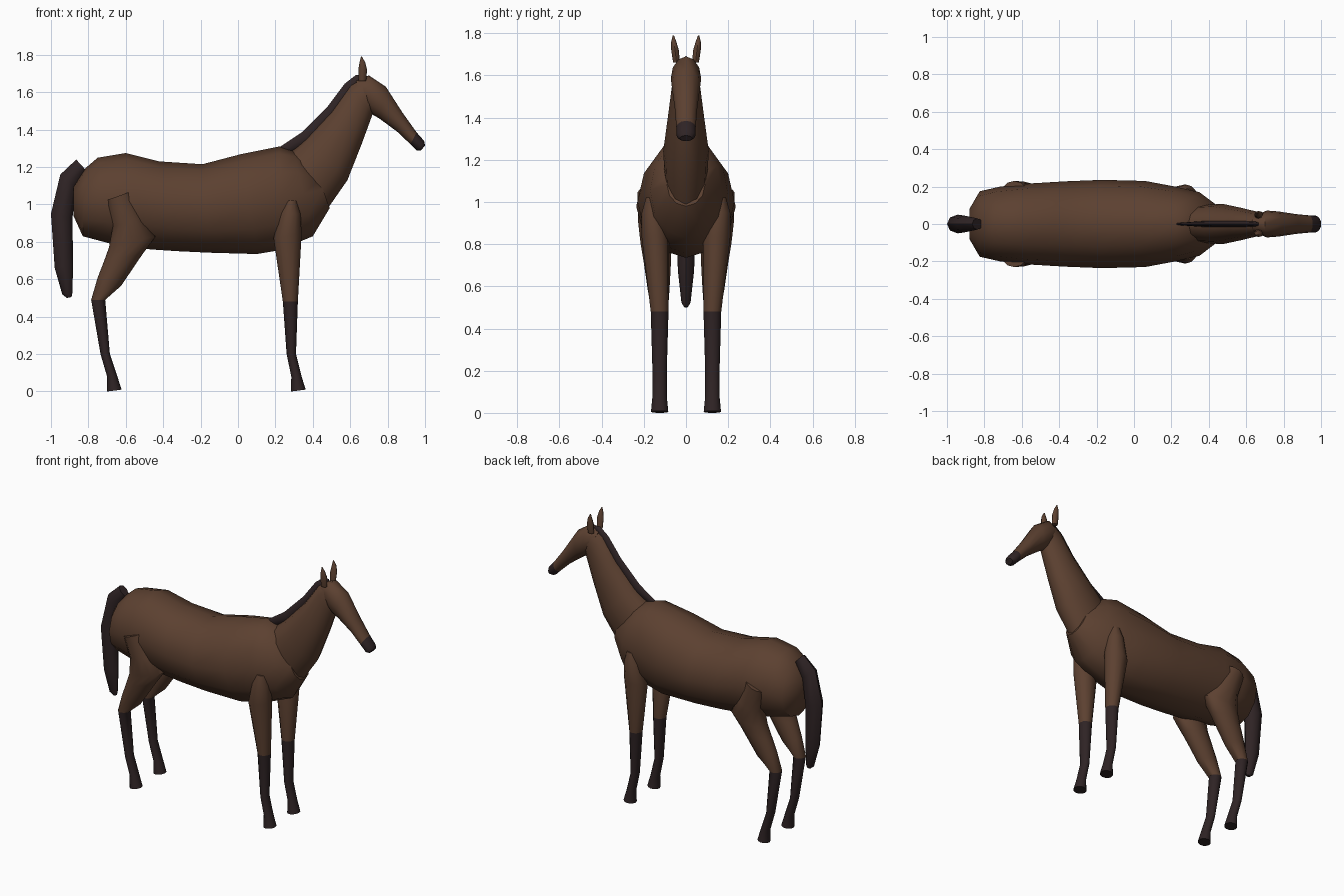
import bpy, bmesh, math
from mathutils import Vector


def material(name, rgb):
    m = bpy.data.materials.new(name)
    m.diffuse_color = (*rgb, 1)
    return m


BROWN = material("brown coat", (0.107, 0.052, 0.030))
DARK = material("dark brown hair", (0.028, 0.017, 0.018))


def loft(name, rings, y=None, sides=12, dark_from=None, mat=BROWN):
    """Skin ellipses; each ring is (x1, z1, x2, z2, half width[, y centre])."""
    bm = bmesh.new()
    loops = []
    for r in rings:
        a, b = Vector((r[0], 0, r[1])), Vector((r[2], 0, r[3]))
        c, h = (a + b) / 2, (a - b) / 2
        c.y = r[5] if len(r) > 5 else 0
        loop = []
        for i in range(sides):
            t = math.tau * i / sides
            loop.append(bm.verts.new(c + h * math.cos(t) + Vector((0, r[4] * math.sin(t), 0))))
        loops.append(loop)
    for k in range(len(loops) - 1):
        for i in range(sides):
            j = (i + 1) % sides
            f = bm.faces.new((loops[k][i], loops[k][j], loops[k + 1][j], loops[k + 1][i]))
            f.material_index = int(dark_from is not None and k >= dark_from)
    bm.faces.new(loops[0])
    end = bm.faces.new(loops[-1])
    end.material_index = int(dark_from is not None)
    bmesh.ops.recalc_face_normals(bm, faces=bm.faces)
    me = bpy.data.meshes.new(name)
    bm.to_mesh(me)
    bm.free()
    me.materials.append(mat)
    if dark_from is not None:
        me.materials.append(DARK)
    me.shade_smooth()
    me.set_sharp_from_angle(angle=math.radians(50))
    ob = bpy.data.objects.new(name, me)
    bpy.context.collection.objects.link(ob)
    return ob


def pair(name, rings, **kw):
    """Build a left part and its right counterpart."""
    for side, s in (("left", 1), ("right", -1)):
        loft(f"{side}_{name}", [(*r[:5], r[5] * s) for r in rings], **kw)


# Barrel from rump to chest
loft("body", [
    (-0.88, 1.10, -0.88, 0.94, 0.08),
    (-0.82, 1.19, -0.83, 0.83, 0.175),
    (-0.75, 1.25, -0.68, 0.79, 0.20),
    (-0.60, 1.275, -0.47, 0.76, 0.218),
    (-0.42, 1.23, -0.32, 0.75, 0.228),
    (-0.19, 1.215, -0.15, 0.742, 0.236),
    (0.02, 1.27, 0.10, 0.735, 0.23),
    (0.22, 1.31, 0.22, 0.755, 0.20),
    (0.30, 1.285, 0.40, 0.83, 0.17),
    (0.42, 1.18, 0.49, 0.98, 0.09)])

# Neck and head
loft("neck", [
    (0.25, 1.25, 0.46, 0.95, 0.10),
    (0.36, 1.35, 0.585, 1.13, 0.108),
    (0.50, 1.50, 0.66, 1.32, 0.085),
    (0.60, 1.64, 0.715, 1.47, 0.066),
    (0.66, 1.675, 0.74, 1.54, 0.055)])
loft("head", [
    (0.63, 1.665, 0.66, 1.55, 0.045),
    (0.70, 1.69, 0.72, 1.48, 0.072),
    (0.79, 1.63, 0.755, 1.46, 0.067),
    (0.88, 1.49, 0.85, 1.39, 0.053),
    (0.955, 1.385, 0.922, 1.322, 0.046),
    (0.995, 1.34, 0.955, 1.288, 0.044),
    (1.00, 1.315, 0.978, 1.288, 0.03)], dark_from=4)
pair("ear", [
    (0.645, 1.66, 0.685, 1.66, 0.016, 0.045),
    (0.643, 1.72, 0.69, 1.72, 0.018, 0.052),
    (0.65, 1.76, 0.68, 1.76, 0.012, 0.058),
    (0.657, 1.79, 0.663, 1.79, 0.003, 0.060)], sides=8)

# Mane ridge and tail
loft("mane", [
    (0.22, 1.305, 0.25, 1.27, 0.006),
    (0.34, 1.385, 0.39, 1.33, 0.015),
    (0.48, 1.525, 0.53, 1.48, 0.016),
    (0.57, 1.645, 0.63, 1.60, 0.016),
    (0.63, 1.692, 0.66, 1.64, 0.014),
    (0.665, 1.692, 0.67, 1.65, 0.008)], sides=8, mat=DARK)
loft("tail", [
    (-0.865, 1.24, -0.81, 1.18, 0.03),
    (-0.95, 1.16, -0.865, 1.09, 0.045),
    (-1.00, 0.95, -0.885, 0.93, 0.05),
    (-0.98, 0.66, -0.882, 0.68, 0.038),
    (-0.94, 0.52, -0.885, 0.53, 0.022),
    (-0.915, 0.50, -0.89, 0.505, 0.01)], sides=8, mat=DARK)

# Legs, dark below the knee and hock
pair("front_leg", [
    (0.255, 1.02, 0.315, 1.02, 0.035, 0.155),
    (0.225, 0.95, 0.335, 0.95, 0.055, 0.155),
    (0.19, 0.82, 0.34, 0.84, 0.065, 0.145),
    (0.24, 0.48, 0.32, 0.48, 0.042, 0.125),
    (0.26, 0.20, 0.31, 0.20, 0.034, 0.125),
    (0.285, 0.08, 0.34, 0.08, 0.034, 0.125),
    (0.283, 0.0, 0.362, 0.01, 0.041, 0.125)], dark_from=3)
pair("hind_leg", [
    (-0.71, 1.02, -0.57, 1.07, 0.065, 0.165),
    (-0.67, 0.88, -0.51, 0.93, 0.075, 0.152),
    (-0.69, 0.77, -0.44, 0.83, 0.073, 0.142),
    (-0.715, 0.70, -0.51, 0.735, 0.065, 0.136),
    (-0.75, 0.61, -0.625, 0.565, 0.052, 0.130),
    (-0.785, 0.49, -0.71, 0.49, 0.040, 0.125),
    (-0.735, 0.20, -0.685, 0.20, 0.033, 0.125),
    (-0.70, 0.08, -0.645, 0.08, 0.034, 0.125),
    (-0.70, 0.0, -0.622, 0.01, 0.041, 0.125)], dark_from=5)
